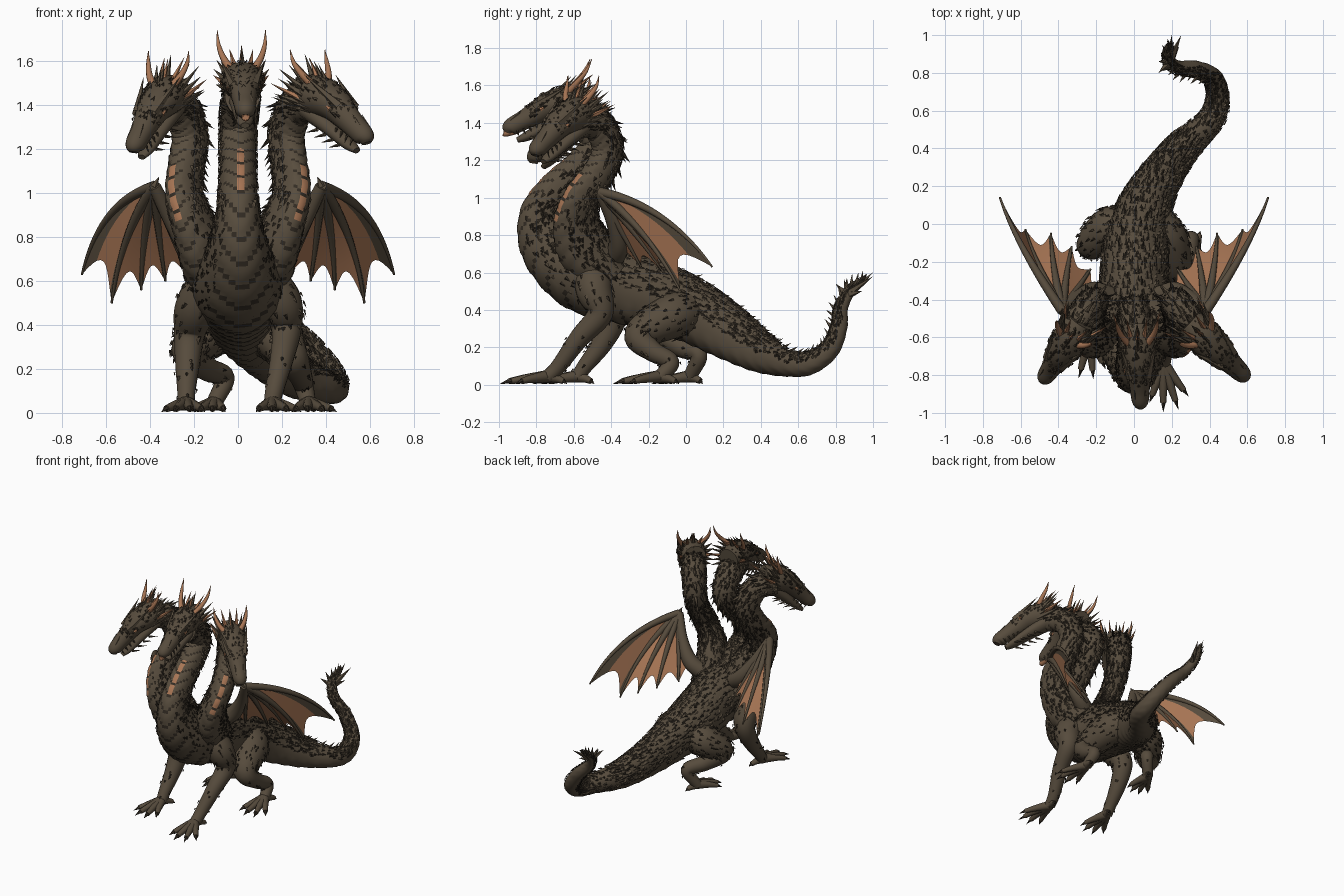
import bpy, bmesh, math, random
from mathutils import Vector, Matrix

random.seed(4)
if "Cube" in bpy.data.objects:
    bpy.data.objects.remove(bpy.data.objects["Cube"])
UP = Vector((0, 0, 1))

# Materials: index order is used by the colour rules
MATS = []
for label, col in (("brown hide", (.094, .071, .046)), ("dark scale", (.033, .025, .017)),
                   ("copper", (.39, .18, .09)), ("belly plate", (.1, .076, .049))):
    m = bpy.data.materials.new(label)
    m.use_nodes = True
    m.diffuse_color = (*col, 1)
    m.node_tree.nodes["Principled BSDF"].inputs["Base Color"].default_value = (*col, 1)
    MATS.append(m)
HIDE, DARK, COPPER, BELLY = range(4)


def finish(name, bm, recalc=True):
    if recalc:
        bmesh.ops.recalc_face_normals(bm, faces=bm.faces)
    me = bpy.data.meshes.new(name)
    bm.to_mesh(me)
    bm.free()
    for m in MATS:
        me.materials.append(m)
    bpy.context.collection.objects.link(bpy.data.objects.new(name, me))


def spline(pts, steps):
    """Smooth curve through points of any dimension."""
    p = [Vector(q) for q in pts]
    p = [p[0] * 2 - p[1]] + p + [p[-1] * 2 - p[-2]]
    out = []
    for a, b, c, d in zip(p, p[1:], p[2:], p[3:]):
        for k in range(steps):
            t = k / steps
            out.append((b * 2 + (c - a) * t + (a * 2 - b * 5 + c * 4 - d) * t ** 2
                        + (b * 3 - a - c * 3 + d) * t ** 3) * .5)
    return out + [p[-2]]


def tube(name, pts, steps=6, segs=12, rule=None, M=None, mat=HIDE):
    """Loft ellipses along x, y, z, half width, half height; returns the frames."""
    pts = [tuple(q) + (q[3],) if len(q) == 4 else q for q in pts]
    path = spline(pts, steps)
    pos = [q.to_3d() for q in path]
    bm = bmesh.new()
    frames, rings, S = [], [], None
    for i, q in enumerate(path):
        T = (pos[min(i + 1, len(pos) - 1)] - pos[max(i - 1, 0)]).normalized()
        if S is None:
            S = T.cross(UP)
            if S.length < .2:
                S = Vector((1, 0, 0))
        S = (S - T * S.dot(T)).normalized()
        D = S.cross(T)
        w, h = max(q[3], .002), max(q[4], .002)
        frames.append((pos[i], T, S.copy(), D, w, h))
        ring = []
        for j in range(segs):
            a = 2 * math.pi * j / segs
            # Ventral plates step outward like shingles
            k = 1 + .012 * ((i + abs(j - segs // 2)) % 5) if rule and math.cos(a) < -.6 else 1
            ring.append(bm.verts.new(pos[i] + (S * math.sin(a) * w + D * math.cos(a) * h) * k))
        rings.append(ring)
    for i, (r, s) in enumerate(zip(rings, rings[1:])):
        for j in range(segs):
            f = bm.faces.new((r[j], r[(j + 1) % segs], s[(j + 1) % segs], s[j]))
            f.smooth = True
            off = abs(j + .5 - segs / 2)
            f.material_index = rule(i, off, pos[i]) if rule else mat
    for r in (rings[0], rings[-1]):
        bm.faces.new(r).material_index = mat
    if M:
        bm.transform(M)
    finish(name, bm)
    return frames


def spike(bm, base, tip, r, mat=HIDE, n=5):
    base, tip = Vector(base), Vector(tip)
    q = (tip - base).to_track_quat('Z', 'Y')
    ring = [bm.verts.new(base + q @ Vector((r * math.cos(a), r * math.sin(a), 0)))
            for a in (2 * math.pi * k / n for k in range(n))]
    top = bm.verts.new(tip)
    for k in range(n):
        bm.faces.new((ring[k], ring[(k + 1) % n], top)).material_index = mat


scales, spines = bmesh.new(), bmesh.new()


def scatter(frames, spread, density, size=.026, count=11):
    """Overlapping raised scales that point along the limb."""
    for p, T, S, D, w, h in frames:
        for k in range(count):
            if random.random() > density:
                continue
            a = spread * (2 * (k + random.random()) / count - 1)
            n = (S * math.sin(a) * h + D * math.cos(a) * w).normalized()
            c = p + S * math.sin(a) * w + D * math.cos(a) * h + T * random.uniform(-.015, .015)
            side = T.cross(n) * size * .42
            g = size * random.uniform(.7, 1.3)
            v = [scales.verts.new(x) for x in
                 (c - side, c + n * .009, c + side, c + T * g + n * .007)]
            m = DARK if random.random() < .68 else HIDE
            for f in ((0, 1, 3), (1, 2, 3)):
                scales.faces.new([v[x] for x in f]).material_index = m


def ridge(frames, step, length, angles=(0,)):
    """Rows of back-swept spikes, shorter away from the spine."""
    for p, T, S, D, w, h in frames[::step]:
        for a in angles:
            n = S * math.sin(a) + D * math.cos(a)
            base = p + (S * math.sin(a) * w + D * math.cos(a) * h) * .95
            g = length * random.uniform(.7, 1.2) * (1 - .4 * abs(a))
            spike(spines, base, base + n * g + T * g, g * .26, DARK if a else HIDE)


def plate_rule(low, high, strip):
    """Ventral chevron plates, copper in a height range, narrower on the chest."""
    def rule(i, off, p):
        if off > (strip if p.z > .85 else strip * .7) or p.y > -.25:
            return HIDE
        if (i + int(off)) % 5 == 0:
            return DARK
        return COPPER if off < 1.2 and low < p.z < high else BELLY
    return rule


# Centre neck, torso and tail in one sweep from head to tail tip
spine = tube("torso_neck_and_tail", [
    (.02, -.66, 1.44, .08, .085), (.01, -.55, 1.41, .085, .09), (0, -.47, 1.29, .083, .09),
    (0, -.56, 1.16, .082, .095), (0, -.69, 1.04, .085, .1), (0, -.77, .9, .098, .12),
    (0, -.72, .74, .145, .165), (0, -.55, .59, .21, .195), (0, -.33, .53, .18, .2),
    (.01, -.12, .46, .17, .18), (.05, .06, .38, .145, .165), (.14, .24, .27, .11, .14),
    (.26, .4, .17, .09, .105), (.4, .54, .115, .07, .07), (.445, .66, .115, .06, .06),
    (.42, .77, .19, .052, .05), (.33, .82, .31, .044, .042), (.23, .83, .41, .035, .035),
    (.18, .88, .5, .025, .025), (.19, .95, .56, .01, .01)],
    steps=12, segs=32, rule=plate_rule(.95, 1.13, 5))
scatter(spine[:54], 2.1, .75)
scatter(spine[54:84], 2.4, .8, .028, 18)
scatter(spine[84:147], 1.7, .85, .03, 19)
scatter(spine[147:], 1.8, .7, .022)
ridge(spine[:60], 5, .052, (0, -.5, .5, -1, 1))
ridge(spine[64:147], 5, .036, (0, -.35, .35))
ridge(spine[147:], 4, .042)

# Tail tuft blades
for tip in ((.25, 1, .58), (.2, 1, .6), (.15, .95, .56), (.13, .86, .57), (.13, .8, .54), (.24, .94, .5)):
    spike(spines, (.19, .86, .48), tip, .026, HIDE)


def head(tag, origin, snout, size, horn):
    """Skull, jaw, eyes, horns and frill aimed at the snout point."""
    Y = (Vector(origin) - Vector(snout)).normalized()
    X = Y.cross(UP).normalized()
    M = (Matrix.Translation(origin) @ Matrix((X, Y, X.cross(Y))).transposed().to_4x4()
         @ Matrix.Scale(size, 4))
    skull = tube(tag + "_skull", [
        (0, -.36, -.02, .022, .022), (0, -.335, 0, .044, .045), (0, -.26, .016, .053, .052),
        (0, -.18, .033, .064, .062), (0, -.1, .048, .085, .076), (0, 0, .035, .094, .09),
        (0, .09, 0, .075, .08)], segs=16, M=M)
    tube(tag + "_jaw", [(0, -.32, -.075, .02, .014), (0, -.26, -.07, .04, .026),
                        (0, -.13, -.05, .056, .038), (0, .02, -.035, .07, .05)], M=M)
    bm = bmesh.new()
    for s in (-1, 1):
        tube(tag + "_horn", [(s * .05, .01, .085, .019), (s * .085, .085 * horn, .085 + .045 * horn, .015),
                             (s * .105, .16 * horn, .085 + .095 * horn, .01),
                             (s * .11, .22 * horn, .085 + .16 * horn, .001)], segs=8, M=M, mat=COPPER)
        # Brow, nostril ridge, eye, cheek frill, chin spikes and teeth
        spike(bm, (s * .045, -.18, .07), (s * .1, .03, .125), .024)
        spike(bm, (s * .024, -.32, .03), (s * .03, -.25, .07), .014)
        spike(bm, (s * .068, -.155, .045), (s * .076, -.11, .052), .012, COPPER, 6)
        for k in range(8):
            a = -1.1 + k * .32
            c, d = s * math.cos(a), math.sin(a)
            spike(bm, (c * .075, .02, .02 + d * .065), (c * .13, .14 + .03 * (k % 2), .03 + d * .12),
                  .018, COPPER if k % 4 == 3 else HIDE)
            spike(bm, (c * .07, -.04, .02 + d * .06), (c * .11, .06, .02 + d * .1), .014)
        for k in range(4):
            spike(bm, (s * .04, -.1 - k * .05, -.08), (s * .05, -.05 - k * .05, -.12), .009)
            spike(bm, (s * .038, -.2 - k * .035, -.025), (s * .037, -.2 - k * .035, -.06), .007, BELLY)
    for k in range(4):
        spike(bm, (0, .07 - k * .04, .1), (0, .15 - k * .03, .165), .014, COPPER if k == 1 else HIDE)
    bm.transform(M)
    finish(tag + "_frill", bm)
    scatter([(M @ p, Y, X, X.cross(Y), w, h) for p, T, S, D, w, h in skull[15:]], 1.7, .6, .022)


head("centre_head", (.02, -.62, 1.475), (.035, -.97, 1.365), 1.0, .85)
head("left_head", (.35, -.58, 1.41), (.6, -.82, 1.24), 1.04, .65)
head("right_head", (-.32, -.58, 1.41), (-.49, -.84, 1.19), 1.0, .65)
tube("centre_tongue", [(.035, -.975, 1.345, .012), (.035, -.965, 1.346, .02), (.033, -.9, 1.36, .018)],
     segs=10, mat=COPPER)

# Side necks
for s, tag in ((1, "left"), (-1, "right")):
    neck = tube(tag + "_neck", [(s * x, y, z, w, h) for x, y, z, w, h in (
        (.34, -.57, 1.41, .075, .08), (.26, -.47, 1.385, .08, .085), (.22, -.42, 1.26, .077, .085),
        (.235, -.47, 1.13, .075, .087), (.245, -.56, 1.0, .075, .1), (.205, -.59, .87, .085, .125),
        (.15, -.54, .73, .11, .15), (.1, -.42, .58, .12, .12))],
        steps=12, segs=28, rule=plate_rule(.9, 1.08, 3))
    scatter(neck[:50], 2.1, .75)
    scatter(neck[50:], 2.5, .75, .028, 14)
    ridge(neck[:60], 5, .055, (0, -.5, .5, -1, 1))


def foot(tag, p, heading, length):
    """Four spread toes, a rear toe and claws."""
    p = Vector(p)
    base = math.atan2(heading[1], heading[0])
    for k, a in enumerate((-.5, -.16, .16, .5, 2.7)):
        d = Vector((math.cos(base + a), math.sin(base + a), 0))
        g = length * (.4 if k == 4 else 1 - .4 * abs(a))
        mid, tip = p + d * g * .5, p + d * g * .8
        tube(tag + "_toe", [(p.x, p.y, .045, .034), (mid.x, mid.y, .032, .022),
                            (tip.x, tip.y, .019, .016)], steps=4, segs=8)
        spike(spines, (tip.x, tip.y, .02), (*(p + d * g).xy, .004), .013, DARK)


# Legs, each with its own stance
for tag, pts, heading, length, cover in (
    ("front_left", [(.12, -.5, .6, .1), (.195, -.49, .5, .098), (.22, -.46, .38, .07), (.2, -.57, .25, .054),
                    (.165, -.68, .1, .042), (.155, -.74, .04, .038)], (.16, -1), .275, .2),
    ("front_right", [(-.12, -.5, .6, .1), (-.19, -.45, .48, .098), (-.22, -.39, .36, .072), (-.23, -.45, .22, .056),
                     (-.235, -.54, .1, .042), (-.235, -.58, .04, .038)], (-.08, -1), .26, .2),
    ("hind_left", [(.1, 0, .39, .12), (.17, -.09, .36, .12), (.235, -.25, .265, .083), (.28, -.18, .18, .056),
                   (.3, -.08, .12, .045), (.32, -.14, .04, .036)], (.15, -1), .27, .6),
    ("hind_right", [(-.05, .0, .39, .1), (-.14, -.03, .36, .112), (-.225, -.11, .28, .08), (-.14, -.02, .2, .056),
                    (-.06, .07, .16, .045), (-.11, .02, .04, .036)], (-.2, -1), .22, .6)):
    leg = tube(tag + "_leg", pts, steps=7, segs=16)
    scatter(leg[2:15], math.pi, cover, .028, 16)
    scatter(leg[15:32], math.pi, .1, .022, 8)
    foot(tag, pts[-1][:3], heading, length)

# Wings: arm, curved finger bones and scalloped membrane
for s, tag in ((1, "left"), (-1, "right")):
    wrist = Vector((s * .38, -.46, 1.03))
    tube(tag + "_wing_arm", [(s * .1, -.4, .66, .06), (s * .21, -.36, .74, .055),
                             (s * .3, -.39, .87, .038), (*wrist, .03)], segs=10)
    spike(spines, wrist, wrist + Vector((-s * .02, -.01, .045)), .02, HIDE)
    fingers = []
    for (x, y, z), bulge in (((.71, .14, .63), 1), ((.575, -.03, .5), .7), ((.44, -.05, .56), .4),
                             ((.33, -.12, .6), .2), ((.23, -.24, .63), 0), ((.14, -.36, .68), -.2)):
        tip = Vector((s * x, y, z))
        ctrl = wrist.lerp(tip, .6) + Vector((s * .05, 0, .17)) * bulge
        fingers.append([wrist.lerp(ctrl, t).lerp(ctrl.lerp(tip, t), t) for t in (k / 12 for k in range(13))])
    for f in fingers[:-1]:
        tube(tag + "_wing_finger", [(*p, .027 - .0018 * k) for k, p in enumerate(f)], steps=2, segs=8)
    bm = bmesh.new()
    N = 10
    for panel, (A, B) in enumerate(zip(fingers, fingers[1:])):
        rows = []
        for k in range(13):
            row = []
            for c in range(N + 1):
                u = c / N
                t = k * (1 - .2 * math.sin(math.pi * u))
                i = min(int(t), 11)
                row.append(bm.verts.new(A[i].lerp(A[i + 1], t - i).lerp(B[i].lerp(B[i + 1], t - i), u)))
            rows.append(row)
        # Hide colour runs beside the bones, wider on the outer panel
        edge = 3 if panel == 0 else 1
        for r, q in zip(rows, rows[1:]):
            for c in range(N):
                f = bm.faces.new((r[c], r[c + 1], q[c + 1], q[c]))
                f.material_index, f.smooth = COPPER if edge <= c < N - 1 else HIDE, True
    bmesh.ops.remove_doubles(bm, verts=bm.verts, dist=.0005)
    finish(tag + "_wing_membrane", bm)

finish("hide_scales", scales, False)
finish("spines_and_claws", spines)
